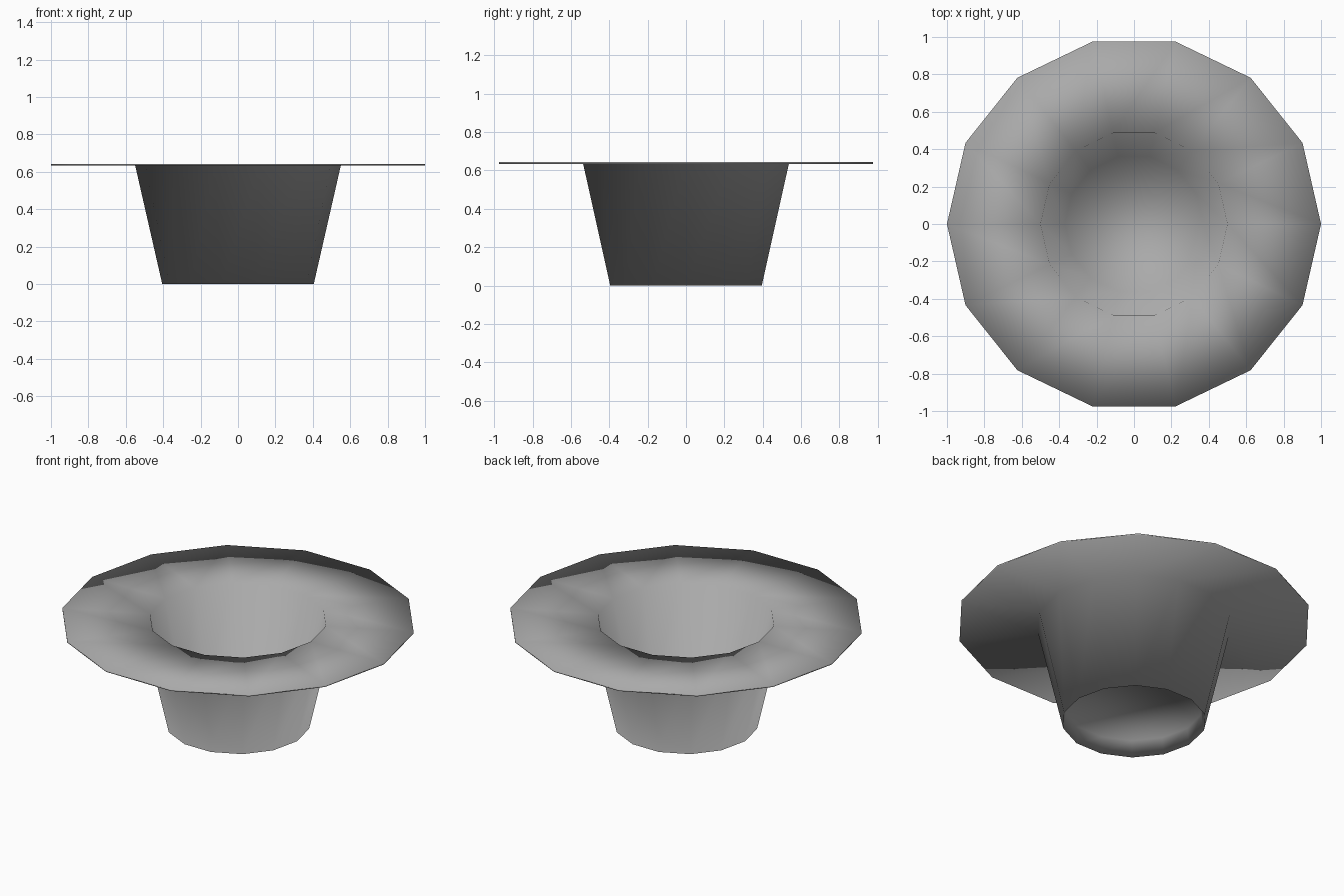
import bpy, bmesh, math

cube = bpy.data.objects.get("Cube")
if cube:
    bpy.data.objects.remove(cube, do_unlink=True)

SIDES = 14

grey = bpy.data.materials.new("plain_grey")
grey.use_nodes = True
grey.diffuse_color = (0.4, 0.4, 0.4, 1)
grey.node_tree.nodes["Principled BSDF"].inputs["Base Color"].default_value = (0.4, 0.4, 0.4, 1)


def lathe(name, profile):
    """Revolve (radius, height) points; the first and last rings are capped."""
    bm = bmesh.new()
    rings = []
    for r, z in profile:
        angles = [2 * math.pi * i / SIDES for i in range(SIDES)]
        rings.append([bm.verts.new((r * math.cos(a), r * math.sin(a), z)) for a in angles])
    for low, high in zip(rings, rings[1:]):
        for i in range(SIDES):
            j = (i + 1) % SIDES
            bm.faces.new((low[i], low[j], high[j], high[i]))
    bm.faces.new(rings[0])
    bm.faces.new(rings[-1])
    bmesh.ops.recalc_face_normals(bm, faces=bm.faces)
    mesh = bpy.data.meshes.new(name)
    bm.to_mesh(mesh)
    bm.free()
    mesh.materials.append(grey)
    mesh.shade_smooth()
    obj = bpy.data.objects.new(name, mesh)
    bpy.context.collection.objects.link(obj)
    return obj


# Tapered cup with a wide thin brim: recessed underside, outer wall, brim, inner wall, floor
lathe("brimmed_cup", [
    (0.39, 0.10), (0.405, 0.0), (0.55, 0.635), (1.0, 0.635),
    (1.0, 0.643), (0.5, 0.643), (0.37, 0.11),
])
